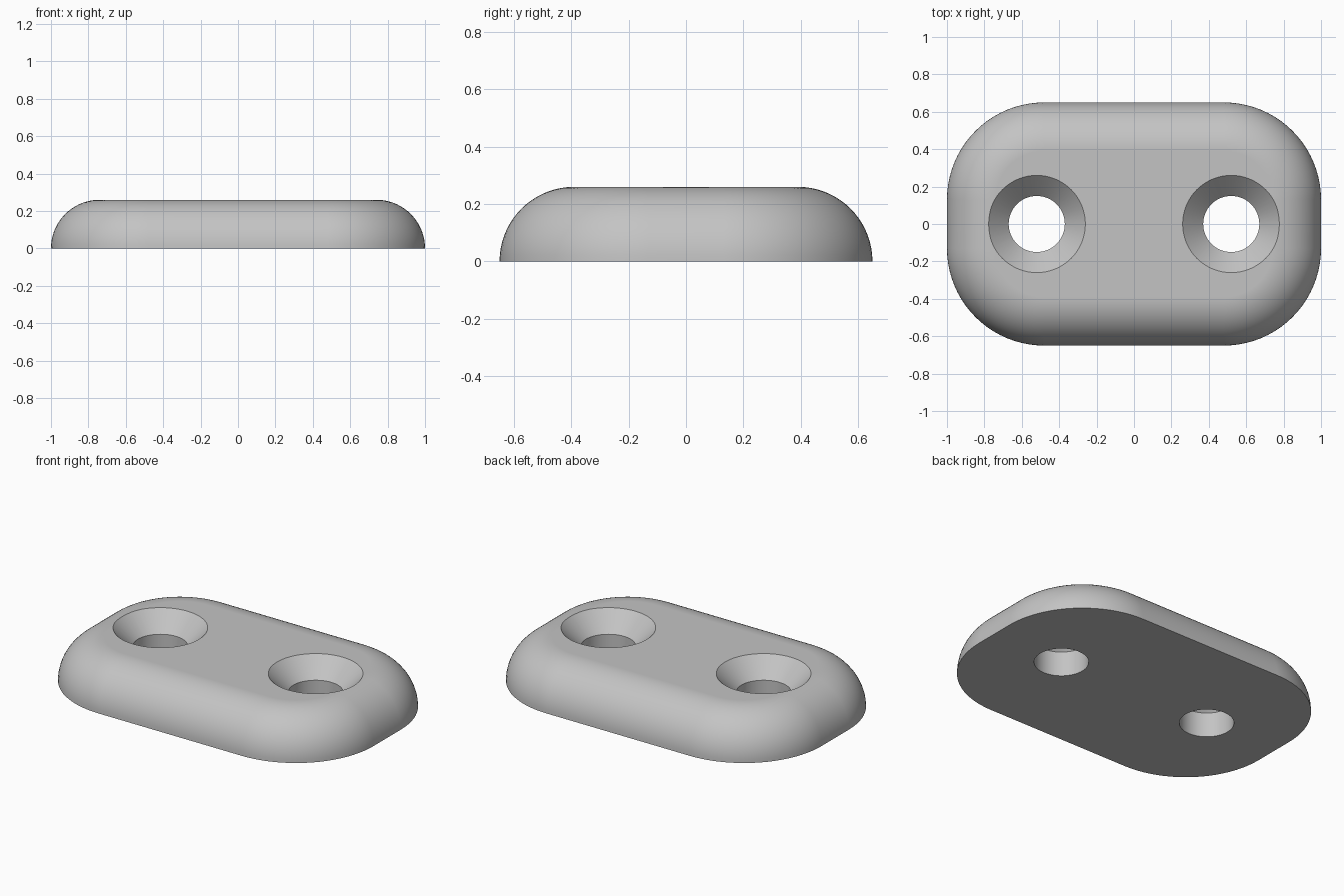
import bpy
import bmesh
from math import cos, sin, pi, radians

HALF_X, HALF_Y, HEIGHT = 1.0, 0.65, 0.26
CORNER = 0.52           # plan corner radius
HOLE_X = 0.52           # screw hole offset
HOLE_R, SINK_R = 0.15, 0.26
SINK_Z = 0.15           # bottom of the countersink

default = bpy.data.objects.get("Cube")
if default:
    bpy.data.objects.remove(default, do_unlink=True)

grey = bpy.data.materials.new("light grey")
grey.use_nodes = True
colour = (0.55, 0.55, 0.55, 1)
grey.diffuse_color = colour
grey.node_tree.nodes["Principled BSDF"].inputs["Base Color"].default_value = colour


def rounded_ring(inset, z, steps=20):
    """Rounded rectangle outline, counter-clockwise."""
    points = []
    for q, (sx, sy) in enumerate([(1, 1), (-1, 1), (-1, -1), (1, -1)]):
        for i in range(steps + 1):
            a = (q + i / steps) * pi / 2
            r = CORNER - inset
            points.append((sx * (HALF_X - CORNER) + r * cos(a),
                           sy * (HALF_Y - CORNER) + r * sin(a), z))
    return points


def circle_ring(x, radius, z, steps=64):
    return [(x + radius * cos(2 * pi * i / steps),
             radius * sin(2 * pi * i / steps), z) for i in range(steps)]


def loft(name, rings):
    """Closed solid skinned through rings ordered from bottom to top."""
    bm = bmesh.new()
    loops = [[bm.verts.new(p) for p in ring] for ring in rings]
    n = len(loops[0])
    for low, high in zip(loops, loops[1:]):
        for i in range(n):
            j = (i + 1) % n
            bm.faces.new((low[i], low[j], high[j], high[i]))
    bm.faces.new(loops[0][::-1])
    bm.faces.new(loops[-1])
    mesh = bpy.data.meshes.new(name)
    bm.to_mesh(mesh)
    bm.free()
    mesh.materials.append(grey)
    obj = bpy.data.objects.new(name, mesh)
    bpy.context.collection.objects.link(obj)
    return obj


# Plate with a quarter-round edge over its full height
angles = [i / 18 * pi / 2 for i in range(19)]
plate = loft("mounting_plate",
             [rounded_ring(HEIGHT * (1 - cos(a)), HEIGHT * sin(a)) for a in angles])
bpy.context.view_layer.objects.active = plate
plate.select_set(True)

# Countersunk screw holes
over = 0.1
for side, x in (("left", HOLE_X), ("right", -HOLE_X)):
    cutter = loft(side + "_hole_cutter", [
        circle_ring(x, HOLE_R, -over),
        circle_ring(x, HOLE_R, SINK_Z),
        circle_ring(x, SINK_R, HEIGHT),
        circle_ring(x, SINK_R, HEIGHT + over)])
    cutter.hide_render = True
    cut = plate.modifiers.new(side + "_hole", 'BOOLEAN')
    cut.operation = 'DIFFERENCE'
    cut.solver = 'EXACT'
    cut.object = cutter
    bpy.ops.object.modifier_apply(modifier=cut.name)
    bpy.data.objects.remove(cutter, do_unlink=True)

# Smooth rounding with crisp hole and base edges
bpy.ops.object.shade_smooth_by_angle(angle=radians(30))
weighted = plate.modifiers.new("weighted_normals", 'WEIGHTED_NORMAL')
weighted.keep_sharp = True
